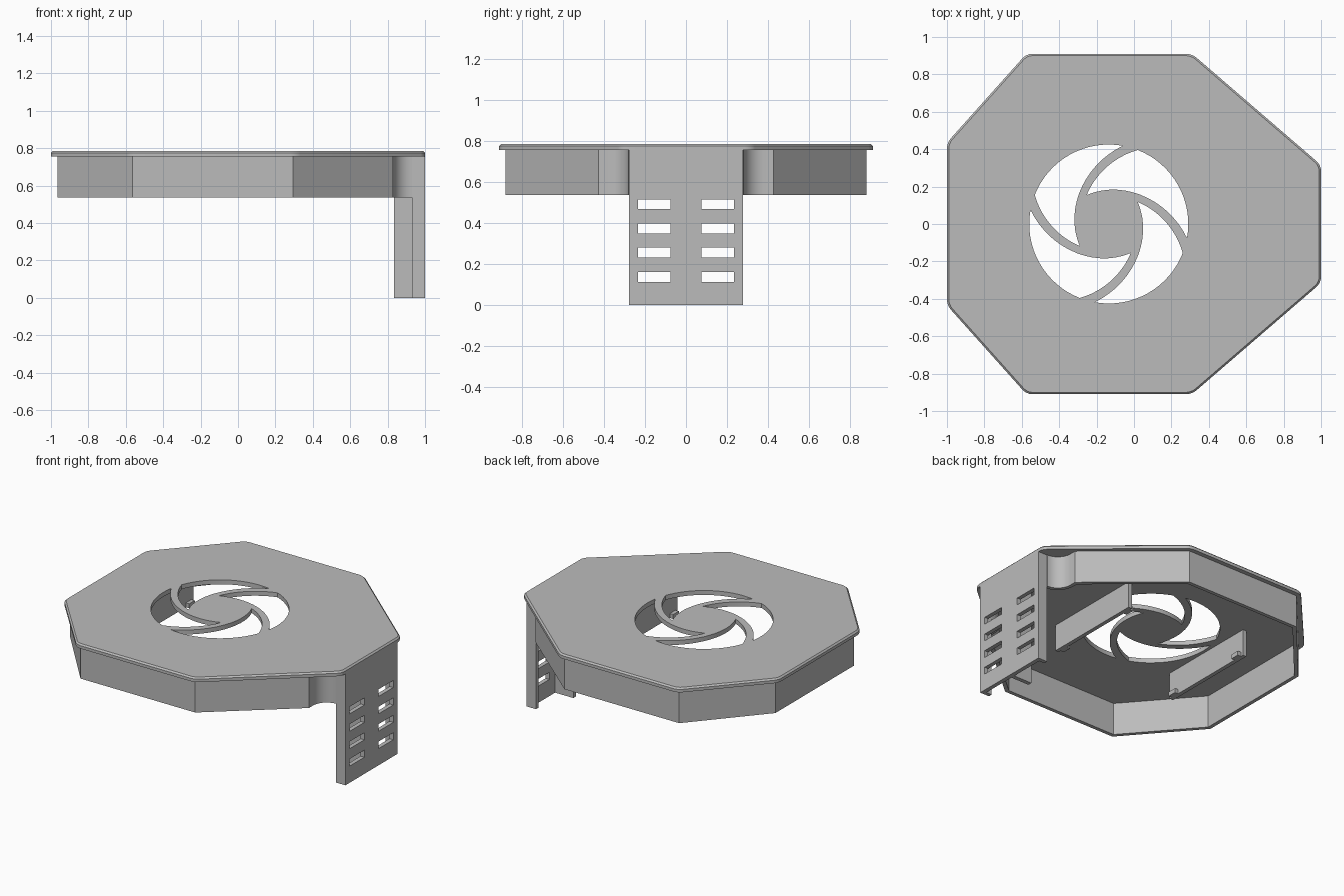
import bpy, bmesh, math
from mathutils import Vector, Matrix
from mathutils.geometry import interpolate_bezier

cube = bpy.data.objects.get("Cube")
if cube:
    bpy.data.objects.remove(cube, do_unlink=True)

gray = bpy.data.materials.new("matte gray")
gray.use_nodes = True
gray.diffuse_color = (0.5, 0.5, 0.5, 1)
gray.node_tree.nodes["Principled BSDF"].inputs["Base Color"].default_value = (0.5, 0.5, 0.5, 1)

TOP, RIM, HEM = 0.785, 0.755, 0.535   # lid top, lid underside, skirt bottom


def finish(name, bm):
    bmesh.ops.recalc_face_normals(bm, faces=bm.faces)
    mesh = bpy.data.meshes.new(name)
    bm.to_mesh(mesh)
    bm.free()
    mesh.materials.append(gray)
    obj = bpy.data.objects.new(name, mesh)
    bpy.context.collection.objects.link(obj)
    return obj


def activate(obj):
    bpy.ops.object.select_all(action='DESELECT')
    obj.select_set(True)
    bpy.context.view_layer.objects.active = obj


def smooth(obj):
    activate(obj)
    bpy.ops.object.shade_smooth_by_angle(angle=math.radians(30))


def add_prism(bm, outline, z0, z1):
    base = bm.faces.new([bm.verts.new((p[0], p[1], z0)) for p in outline])
    new = bmesh.ops.extrude_face_region(bm, geom=[base])["geom"]
    verts = [v for v in new if isinstance(v, bmesh.types.BMVert)]
    bmesh.ops.translate(bm, verts=verts, vec=(0, 0, z1 - z0))


def add_box(bm, x0, x1, y0, y1, z0, z1):
    add_prism(bm, [(x0, y0), (x1, y0), (x1, y1), (x0, y1)], z0, z1)


def cut(obj, cutter):
    cutter.hide_render = True
    mod = obj.modifiers.new("cut", 'BOOLEAN')
    mod.operation, mod.solver, mod.object = 'DIFFERENCE', 'EXACT', cutter
    activate(obj)
    bpy.ops.object.modifier_apply(modifier=mod.name)
    bpy.data.objects.remove(cutter, do_unlink=True)


def mirrored(half):
    return half + [(x, -y) for x, y in reversed(half)]


# Lid: octagon with rounded corners and a chamfered rim
bm = bmesh.new()
add_prism(bm, mirrored([(1, 0.315), (0.31, 0.91), (-0.575, 0.91), (-1, 0.435)]), RIM, TOP)
upright = [e for e in bm.edges if abs(e.verts[0].co.z - e.verts[1].co.z) > 0.01]
bmesh.ops.bevel(bm, geom=upright, offset=0.03, segments=4, profile=0.5, affect='EDGES')
rim = [e for e in bm.edges if all(v.co.z > TOP - 0.001 for v in e.verts)]
bmesh.ops.bevel(bm, geom=rim, offset=0.01, segments=1, affect='EDGES')
lid = finish("lid", bm)

# Pinwheel vent: four swept openings around a hub
hub = Vector((-0.135, 0))
tip, heel, corner = Vector((0.075, 0.418)), Vector((-0.155, -0.118)), Vector((-0.396, 0.155))
a0, a1 = math.atan2(tip.y, tip.x), math.atan2(corner.y, corner.x)
opening = [Vector((math.cos(a), math.sin(a))) * 0.425
           for a in (a0 + (a1 - a0) * i / 16 for i in range(17))]
opening += interpolate_bezier(corner, Vector((-0.36, 0.03)), Vector((-0.27, -0.07)), heel, 12)[1:]
opening += interpolate_bezier(heel, Vector((-0.24, 0.08)), Vector((-0.13, 0.32)), tip, 16)[1:-1]
bm = bmesh.new()
for k in range(4):
    turn = Matrix.Rotation(k * math.pi / 2, 2)
    add_prism(bm, [hub + turn @ Vector(p[:2]) for p in opening], RIM - 0.1, TOP + 0.1)
cut(lid, finish("vent_cutter", bm))
smooth(lid)

# Skirt: thin wall under the lid, curving in to meet the bracket
arc = [(0.93 - 0.1 * math.sin(t), 0.38 - 0.1 * math.cos(t))
       for t in (i * math.pi / 16 for i in range(9))]
path = mirrored(arc + [(0.83, 0.425), (0.295, 0.88), (-0.565, 0.88), (-0.965, 0.42)])
bm = bmesh.new()
low = [bm.verts.new((x, y, HEM)) for x, y in path]
high = [bm.verts.new((x, y, RIM)) for x, y in path]
for i in range(len(path) - 1):
    bm.faces.new((low[i], low[i + 1], high[i + 1], high[i]))
mesh = bpy.data.meshes.new("skirt")
bm.to_mesh(mesh)
bm.free()
mesh.materials.append(gray)
skirt = bpy.data.objects.new("skirt", mesh)
bpy.context.collection.objects.link(skirt)
mod = skirt.modifiers.new("thickness", 'SOLIDIFY')
mod.thickness, mod.offset, mod.use_even_offset = 0.025, -1, True
activate(skirt)
bpy.ops.object.modifier_apply(modifier=mod.name)
smooth(skirt)

# Bracket panel with two columns of slots
bm = bmesh.new()
add_box(bm, 0.972, 1, -0.278, 0.278, 0, RIM)
panel = finish("bracket_panel", bm)
bm = bmesh.new()
for side in (-1, 1):
    for row in range(4):
        z = 0.137 + 0.118 * row
        y0, y1 = sorted((side * 0.075, side * 0.235))
        add_box(bm, 0.9, 1.1, y0, y1, z - 0.024, z + 0.024)
cut(panel, finish("slot_cutter", bm))

# Bracket side flanges and central stiffening rib
for side, name in ((-1, "front_flange"), (1, "back_flange")):
    bm = bmesh.new()
    y0, y1 = sorted((side * 0.278, side * 0.252))
    add_box(bm, 0.93, 0.975, y0, y1, 0, RIM)
    finish(name, bm)
bm = bmesh.new()
add_box(bm, 0.835, 0.975, -0.014, 0.014, 0, RIM)
finish("bracket_rib", bm)

# Clip plates hanging either side of the vent, with small inward hooks
for side, name in ((-1, "right_clip"), (1, "left_clip")):
    bm = bmesh.new()
    inner, outer, hook = (hub.x + side * d for d in (0.445, 0.472, 0.42))
    add_box(bm, min(inner, outer), max(inner, outer), -0.35, 0.35, 0.575, RIM)
    for y in (-0.3, 0.3):
        add_box(bm, min(inner, hook), max(inner, hook), y - 0.03, y + 0.03, 0.575, 0.605)
    finish(name, bm)
